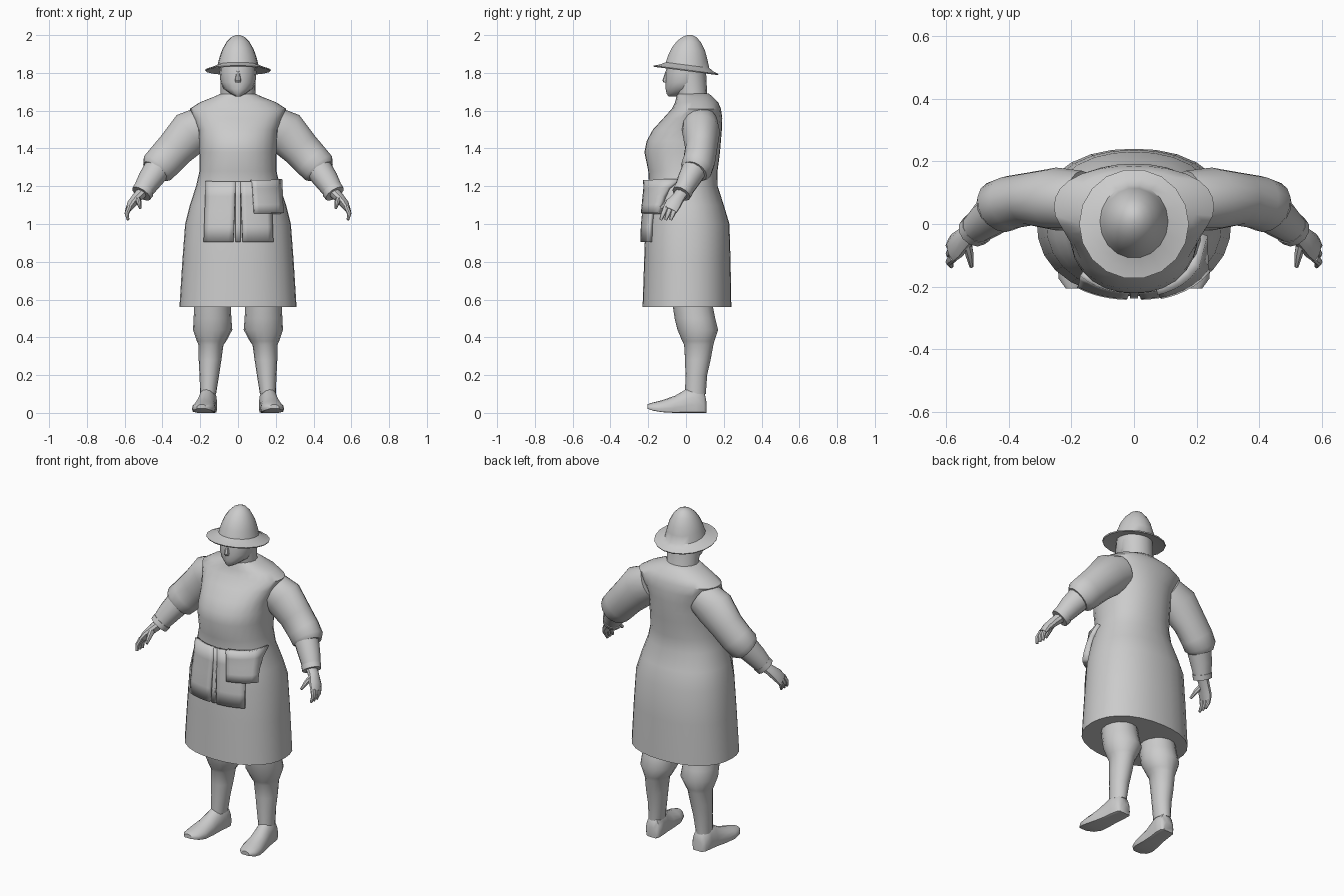
import bpy, bmesh, math
from mathutils import Vector

cloth = bpy.data.materials.new("plain_grey")
cloth.diffuse_color = (0.6, 0.6, 0.6, 1)


def finish(name, bm, mirror=False, angle=40, thick=0):
    """Turn a bmesh into a shaded, named object."""
    bmesh.ops.recalc_face_normals(bm, faces=bm.faces)
    me = bpy.data.meshes.new(name)
    bm.to_mesh(me)
    bm.free()
    me.materials.append(cloth)
    for p in me.polygons:
        p.use_smooth = True
    me.set_sharp_from_angle(angle=math.radians(angle))
    ob = bpy.data.objects.new(name, me)
    bpy.context.collection.objects.link(ob)
    if thick:
        mod = ob.modifiers.new("thickness", 'SOLIDIFY')
        mod.thickness = thick
        mod.offset = 0
    if mirror:
        ob.modifiers.new("mirror", 'MIRROR').use_clip = False
    return ob


def loft(name, rings, mirror=False, angle=40):
    """Skin closed rings of points and cap both ends."""
    bm = bmesh.new()
    vs = [[bm.verts.new(p) for p in r] for r in rings]
    n = len(vs[0])
    for a, b in zip(vs, vs[1:]):
        for i in range(n):
            bm.faces.new((a[i], a[(i + 1) % n], b[(i + 1) % n], b[i]))
    bm.faces.new(vs[0])
    bm.faces.new(vs[-1])
    return finish(name, bm, mirror, angle)


def oval(c, u, v, n=16, p=2.0):
    """Superellipse ring around c with half axes u and v."""
    pts = []
    for i in range(n):
        t = 2 * math.pi * i / n
        a, b = math.cos(t), math.sin(t)
        k = (abs(a) ** p + abs(b) ** p) ** (-1 / p)
        pts.append(Vector(c) + Vector(u) * a * k + Vector(v) * b * k)
    return pts


def level(z, hw, yf, yb, x=0, n=16, p=2.0):
    """Horizontal ring from half width and front/back limits."""
    return oval((x, (yf + yb) / 2, z), (hw, 0, 0), (0, (yb - yf) / 2, 0), n, p)


def limb(name, path, n=12):
    """Tube along (x, y, z, radius, depth radius), mirrored to both sides."""
    rings = []
    for i, s in enumerate(path):
        t = Vector(path[min(i + 1, len(path) - 1)][:3]) - Vector(path[max(i - 1, 0)][:3])
        u = t.cross(Vector((0, 1, 0))).normalized()
        v = t.cross(u).normalized()
        rings.append(oval(s[:3], u * s[3], v * s[4], n))
    return loft(name, rings, True)


# Long coat: height, half width, front, back
COAT = [(0.56, 0.31, -0.23, 0.24), (0.8, 0.295, -0.222, 0.236), (1.0, 0.28, -0.215, 0.23),
        (1.1, 0.255, -0.205, 0.20), (1.2, 0.222, -0.195, 0.168), (1.28, 0.204, -0.20, 0.167),
        (1.38, 0.205, -0.22, 0.18), (1.44, 0.207, -0.208, 0.185), (1.5, 0.21, -0.175, 0.19),
        (1.56, 0.235, -0.12, 0.192), (1.61, 0.255, -0.075, 0.185), (1.645, 0.2, -0.058, 0.17),
        (1.675, 0.125, -0.05, 0.14), (1.69, 0.09, -0.045, 0.12)]
P = 2.25
loft("coat", [level(*s, n=28, p=P) for s in COAT])


def coat_front(x, z):
    """y of the coat's front surface."""
    for a, b in zip(COAT, COAT[1:]):
        if a[0] <= z <= b[0]:
            f = (z - a[0]) / (b[0] - a[0])
            hw, yf, yb = [a[i] + f * (b[i] - a[i]) for i in (1, 2, 3)]
            k = max(0, 1 - abs(x / hw) ** P) ** (1 / P)
            return (yf + yb) / 2 - (yb - yf) / 2 * k


def flap(name, x0, x1, z0, z1, off, thick, flare=0.0):
    """Plate that follows the coat front."""
    bm = bmesh.new()
    nx, nz = 6, 4
    g = []
    for j in range(nz + 1):
        z = z0 + (z1 - z0) * j / nz
        row = []
        for i in range(nx + 1):
            x = x0 + (x1 - x0) * i / nx + flare * (nz - j) / nz
            row.append(bm.verts.new((x, coat_front(x, z) - off, z)))
        g.append(row)
    for j in range(nz):
        for i in range(nx):
            bm.faces.new((g[j][i], g[j][i + 1], g[j + 1][i + 1], g[j + 1][i]))
    return finish(name, bm, thick=thick)


# Front panels, centre strip and belt pouch
flap("panel_left", -0.165, -0.012, 0.905, 1.225, 0.012, 0.024, -0.012)
flap("panel_right", 0.012, 0.17, 0.905, 1.225, 0.012, 0.024, 0.012)
flap("centre_strip", -0.012, 0.012, 0.905, 1.225, 0.012, 0.014)
flap("pouch", 0.07, 0.215, 1.055, 1.232, 0.016, 0.042, 0.012)

# Neck and head with pointed chin
loft("neck", [level(1.62, 0.10, -0.045, 0.14), level(1.69, 0.093, -0.05, 0.112),
              level(1.83, 0.094, -0.08, 0.105)])
loft("head", [level(1.675, 0.012, -0.092, -0.03), level(1.69, 0.04, -0.103, 0.02),
              level(1.715, 0.075, -0.108, 0.07), level(1.75, 0.093, -0.108, 0.1),
              level(1.8, 0.097, -0.108, 0.106), level(1.85, 0.095, -0.098, 0.106)])
loft("nose", [level(1.748, 0.013, -0.118, -0.09, n=8), level(1.76, 0.016, -0.125, -0.09, n=8),
              level(1.81, 0.009, -0.108, -0.09, n=8)])

# Brimmed hat, tilted up at the front: radius, height, y centre
HAT = [(0.1, 1.825, 0), (0.172, 1.81, 0), (0.175, 1.816, 0), (0.145, 1.826, 0.003),
       (0.117, 1.842, 0.008), (0.105, 1.885, 0.01), (0.09, 1.925, 0.013),
       (0.065, 1.965, 0.015), (0.038, 1.99, 0.018), (0.012, 2.0, 0.02)]
loft("hat", [[(p.x, p.y, p.z - 0.13 * p.y * min(1, (2.0 - h) / 0.1))
              for p in oval((0, y, h), (r * (0.93 if h > 1.84 else 1), 0, 0), (0, r, 0), 18)]
             for r, h, y in HAT])

# Sleeves, forearms and cuffs
limb("sleeve", [(0.17, 0.075, 1.53, 0.10, 0.095), (0.25, 0.08, 1.485, 0.118, 0.1),
                (0.33, 0.08, 1.40, 0.102, 0.085), (0.39, 0.07, 1.335, 0.098, 0.085),
                (0.428, 0.055, 1.295, 0.094, 0.085), (0.442, 0.045, 1.278, 0.074, 0.07)], 16)
limb("forearm", [(0.42, 0.05, 1.30, 0.073, 0.07), (0.47, 0.012, 1.23, 0.064, 0.06),
                 (0.508, -0.02, 1.168, 0.052, 0.048)])
limb("cuff", [(0.497, -0.012, 1.182, 0.058, 0.054), (0.512, -0.025, 1.16, 0.056, 0.052)])

# Hands: palm, three fingers and thumb
limb("palm", [(0.505, -0.02, 1.17, 0.03, 0.035), (0.535, -0.04, 1.14, 0.027, 0.034),
              (0.565, -0.068, 1.105, 0.023, 0.043), (0.582, -0.085, 1.075, 0.015, 0.04)], 10)
for i in range(3):
    d = 0.026 * (i - 1)
    limb("finger", [(0.575, -0.08 + d, 1.09, 0.014, 0.015),
                    (0.589, -0.095 + d, 1.055, 0.012, 0.013),
                    (0.582, -0.108 + d, 1.022, 0.007, 0.008)], 8)
limb("thumb", [(0.535, -0.05, 1.14, 0.016, 0.02), (0.525, -0.095, 1.115, 0.014, 0.016),
               (0.518, -0.135, 1.085, 0.007, 0.009)], 8)

# Breeches gathered below the knee, then boot shafts: height, half width, front, back, x
LEG = [(0.1, 0.042, -0.005, 0.105, 0.158), (0.2, 0.052, -0.003, 0.112, 0.152),
       (0.28, 0.06, -0.005, 0.13, 0.148), (0.36, 0.066, -0.01, 0.145, 0.143),
       (0.38, 0.078, -0.02, 0.15, 0.14), (0.44, 0.104, -0.045, 0.17, 0.134),
       (0.5, 0.1, -0.06, 0.155, 0.135), (0.6, 0.095, -0.075, 0.135, 0.135)]
loft("leg", [level(*s) for s in LEG], True)

# Shoes with flat soles: y, x, half width, sole height, top
SHOE = [(0.108, 0.155, 0.034, 0, 0.06), (0.095, 0.156, 0.046, 0, 0.12),
        (0.05, 0.16, 0.05, 0, 0.15), (0.0, 0.166, 0.05, 0, 0.125),
        (-0.06, 0.174, 0.056, 0, 0.09), (-0.13, 0.182, 0.062, 0.004, 0.066),
        (-0.175, 0.188, 0.052, 0.012, 0.055), (-0.205, 0.192, 0.026, 0.022, 0.045)]
loft("shoe", [[(p.x, p.y, max(p.z, lo)) for p in
               oval((x, y, lo + (hi - lo) * 0.3), (hw, 0, 0), (0, 0, (hi - lo) * 0.7), 16)]
              for y, x, hw, lo, hi in SHOE], True, 50)
